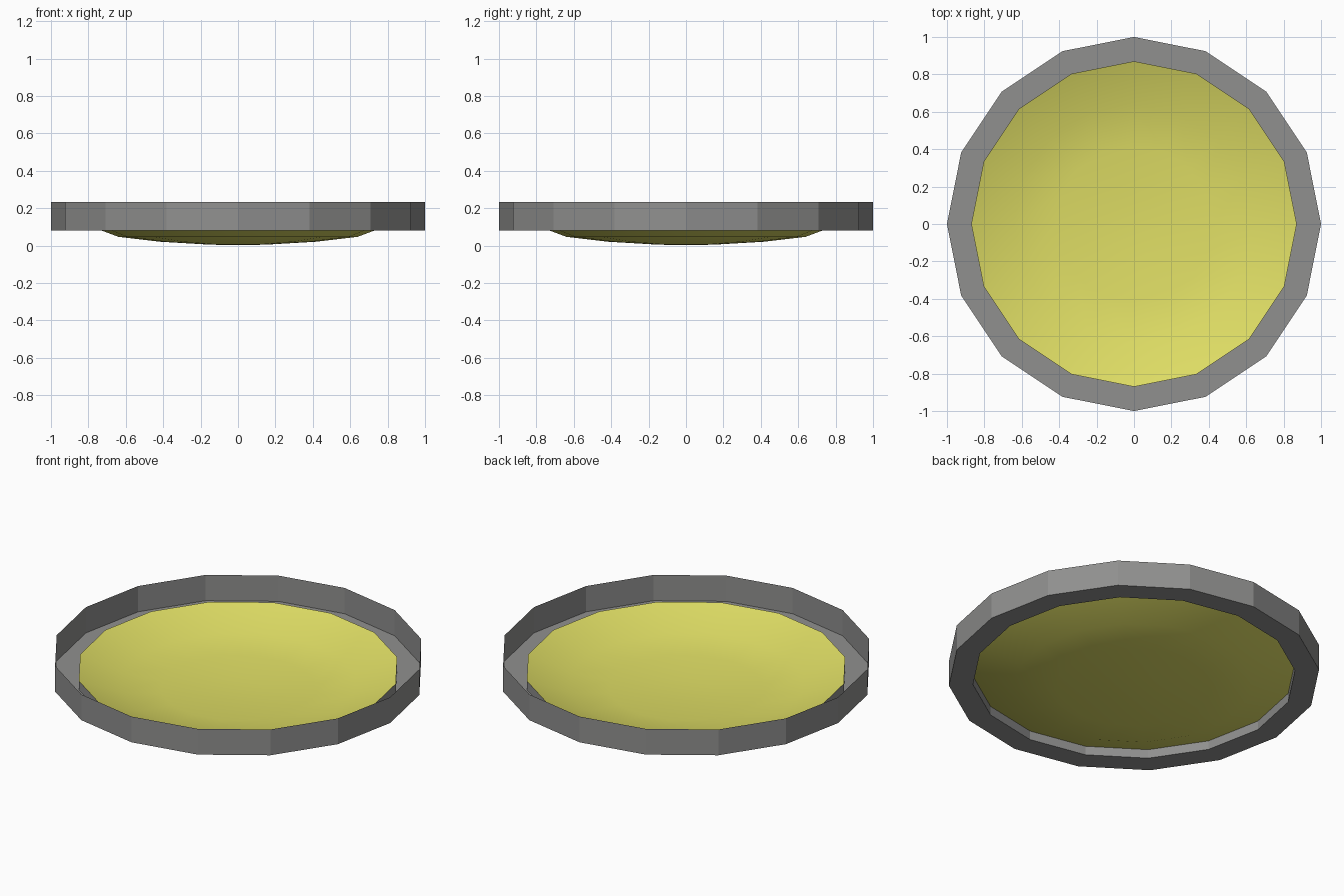
import bpy, bmesh, math

if "Cube" in bpy.data.objects:
    bpy.data.objects.remove(bpy.data.objects["Cube"])

SIDES = 16


def material(name, rgb):
    m = bpy.data.materials.new(name)
    m.diffuse_color = (*rgb, 1)
    m.use_nodes = True
    m.node_tree.nodes["Principled BSDF"].inputs["Base Color"].default_value = m.diffuse_color
    return m


def lathe(name, profile, mat, smooth=False):
    """Open surface of revolution; profile runs from the centre outwards."""
    bm = bmesh.new()
    rings = []
    for r, z in profile:
        if r == 0:
            rings.append([bm.verts.new((0, 0, z))] * SIDES)
        else:
            rings.append([bm.verts.new((r * math.cos(2 * math.pi * i / SIDES),
                                        r * math.sin(2 * math.pi * i / SIDES), z))
                          for i in range(SIDES)])
    for a, b in zip(rings, rings[1:]):
        for i in range(SIDES):
            j = (i + 1) % SIDES
            corners = [a[i], b[i], b[j], a[j]]
            face = bm.faces.new(list(dict.fromkeys(corners)))
            face.smooth = smooth
    mesh = bpy.data.meshes.new(name)
    bm.to_mesh(mesh)
    bm.free()
    mesh.materials.append(mat)
    obj = bpy.data.objects.new(name, mesh)
    bpy.context.collection.objects.link(obj)
    return obj


grey = material("grey", (0.28, 0.28, 0.275))
yellow = material("yellow", (0.74, 0.73, 0.13))

# Shallow smooth dish in the middle
lathe("dish", [(0, 0.003), (0.15, 0.005), (0.42, 0.021), (0.64, 0.047), (0.87, 0.133)],
      yellow, smooth=True)

# Thin-walled channel rim: low inner wall, flat floor, tall outer wall
lathe("rim", [(0.87, 0.133), (0.87, 0.08), (1.0, 0.08), (1.0, 0.233)], grey)
